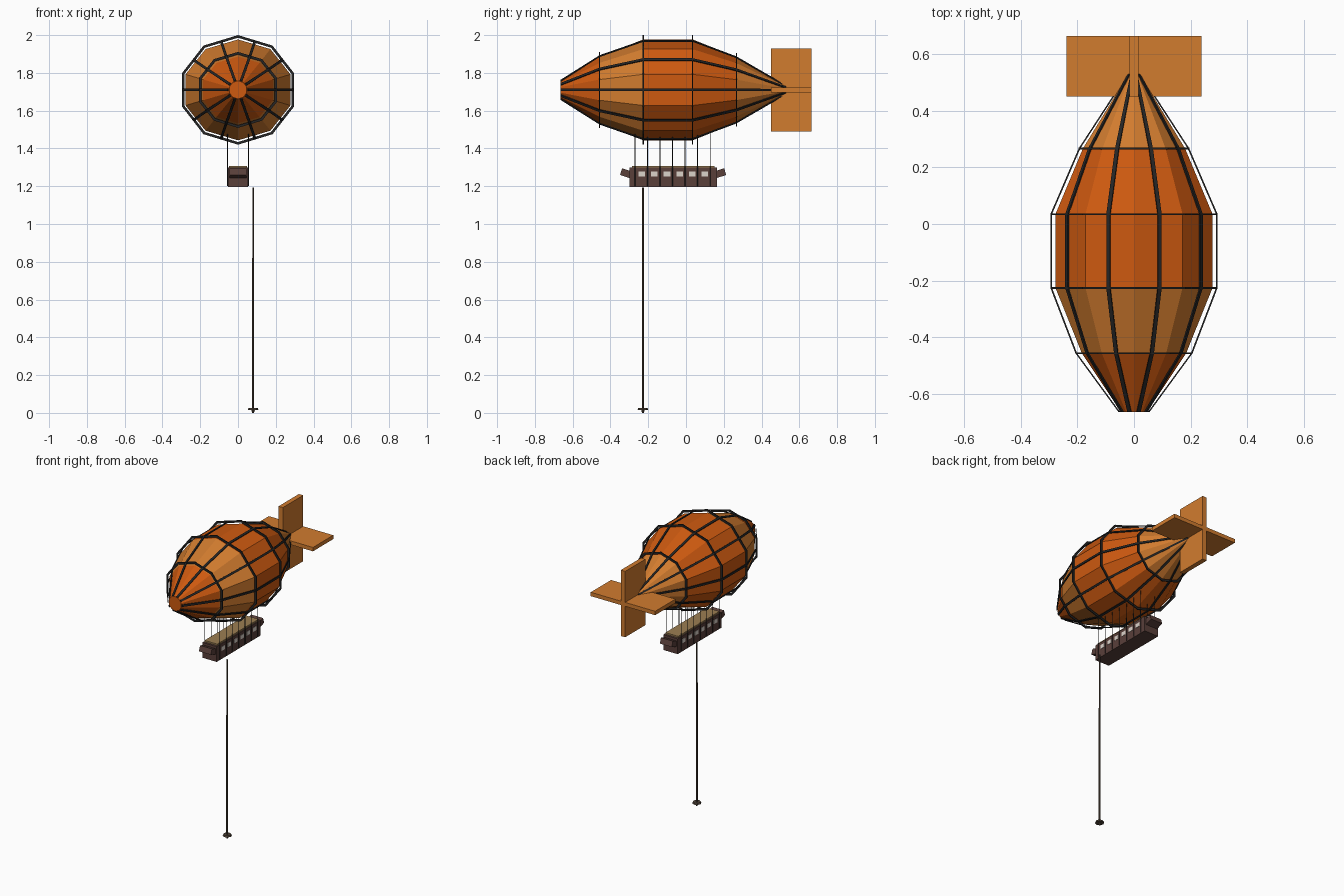
import bpy, bmesh, math
from mathutils import Matrix, Vector

if "Cube" in bpy.data.objects:
    bpy.data.objects.remove(bpy.data.objects["Cube"])

N = 10
CZ = 1.71


def material(name, rgb):
    m = bpy.data.materials.new(name)
    m.diffuse_color = (*rgb, 1)
    m.use_nodes = True
    m.node_tree.nodes["Principled BSDF"].inputs["Base Color"].default_value = m.diffuse_color
    return m


ORANGE = material("deep_orange", (0.61, 0.10, 0.005))
AMBER = material("amber", (0.64, 0.20, 0.028))
IRON = material("dark_iron", (0.018, 0.018, 0.018))
WOOD = material("dark_wood", (0.10, 0.05, 0.042))
ROOF = material("tan_roof", (0.33, 0.21, 0.085))
GLASS = material("pale_window", (0.72, 0.66, 0.60))
MAST = material("mast_brown", (0.085, 0.06, 0.042))


def finish(bm, name, *mats):
    bmesh.ops.recalc_face_normals(bm, faces=bm.faces)
    me = bpy.data.meshes.new(name)
    bm.to_mesh(me)
    bm.free()
    for m in mats:
        me.materials.append(m)
    ob = bpy.data.objects.new(name, me)
    bpy.context.collection.objects.link(ob)
    return ob


def loft(bm, loops, closed=False):
    """Skin a list of equal point loops; cap the ends unless closed."""
    rows = [[bm.verts.new(p) for p in loop] for loop in loops]
    n = len(rows[0])
    for i in range(len(rows) - (0 if closed else 1)):
        a, b = rows[i], rows[(i + 1) % len(rows)]
        for j in range(n):
            k = (j + 1) % n
            bm.faces.new((a[j], a[k], b[k], b[j]))
    if not closed:
        bm.faces.new(rows[0])
        bm.faces.new(rows[-1])


def add_box(bm, centre, size, tilt=0.0):
    m = (Matrix.Translation(centre) @ Matrix.Rotation(tilt, 4, 'X')
         @ Matrix.Diagonal((*size, 1)))
    bmesh.ops.create_cube(bm, size=1, matrix=m)


def box(name, centre, size, mat, tilt=0.0):
    bm = bmesh.new()
    add_box(bm, centre, size, tilt)
    return finish(bm, name, mat)


def rod(bm, x, y, z0, z1, r0, r1, sides=6):
    bmesh.ops.create_cone(bm, cap_ends=True, segments=sides, radius1=r0, radius2=r1,
                          depth=z1 - z0, matrix=Matrix.Translation((x, y, (z0 + z1) / 2)))


def oval(y, rx, rz):
    return [Vector((rx * math.cos(a), y, CZ + rz * math.sin(a)))
            for a in (math.pi / 2 + i * math.tau / N for i in range(N))]


# Envelope: ten-sided hull with alternating colour bands
hull = [(-0.665, 0.048, 0.048), (-0.457, 0.194, 0.177), (-0.226, 0.292, 0.267),
        (0.035, 0.292, 0.267), (0.267, 0.190, 0.175), (0.535, 0.018, 0.018)]
bm = bmesh.new()
loft(bm, [oval(*s) for s in hull])
for f in bm.faces:
    y = f.calc_center_median().y
    f.material_index = int(-0.457 < y < -0.226 or y > 0.267)
finish(bm, "envelope", ORANGE, AMBER)

# Cage: four hoops standing off the hull
cage = [(-0.665, 0.058, 0.056), (-0.457, 0.218, 0.201), (-0.226, 0.311, 0.290),
        (0.035, 0.311, 0.290), (0.267, 0.206, 0.194), (0.53, 0.026, 0.026)]
bm = bmesh.new()
for y, rx, rz in cage[1:5]:
    t, h = 0.014, 0.003
    loft(bm, [oval(y - h, rx, rz), oval(y + h, rx, rz),
              oval(y + h, rx - t, rz - t), oval(y - h, rx - t, rz - t)], closed=True)
finish(bm, "cage_hoops", IRON)

# Cage: flat ribs running along the middle of every side
bm = bmesh.new()
for i in range(N):
    a = i * math.tau / N
    out = Vector((math.cos(a), 0, math.sin(a)))
    side = Vector((-math.sin(a), 0, math.cos(a)))
    loops = []
    for y, rx, rz in cage:
        k = math.cos(math.pi / N)
        p = Vector((rx * k * out.x, y, CZ + rz * k * out.z))
        w = 0.007 if y < 0.5 else 0.005
        loops.append([p + side * w, p - side * w,
                      p - side * w - out * 0.006, p + side * w - out * 0.006])
    loft(bm, loops)
finish(bm, "cage_ribs", IRON)

# Tail fins
box("horizontal_fin", (0, 0.558, CZ), (0.476, 0.214, 0.026), AMBER)
box("vertical_fin", (0, 0.558, CZ), (0.032, 0.214, 0.44), AMBER)

# Gondola
GY = -0.068
box("gondola_body", (0, GY, 1.247), (0.106, 0.464, 0.102), WOOD)
box("gondola_roof", (0, GY, 1.301), (0.094, 0.436, 0.014), ROOF)
for name, s in (("front_cabin", -1), ("rear_cabin", 1)):
    box(name, (0, GY + s * 0.247, 1.268), (0.088, 0.06, 0.037), WOOD, s * math.radians(18))
bm = bmesh.new()
for i in range(6):
    for s in (-1, 1):
        add_box(bm, (s * 0.053, -0.234 + i * 0.0667, 1.264), (0.004, 0.035, 0.027))
finish(bm, "gondola_windows", GLASS)

# Suspension cables
bm = bmesh.new()
for i in range(7):
    for s in (-1, 1):
        rod(bm, s * 0.055, -0.27 + i * 0.0663, 1.2, 1.49, 0.002, 0.002, 4)
finish(bm, "cables", IRON)

# Mooring mast with foot disc and ground spike
bm = bmesh.new()
px, py = 0.08, -0.228
rod(bm, px, py, 0.81, 1.192, 0.005, 0.005)
rod(bm, px, py, 0.02, 0.82, 0.006, 0.006)
rod(bm, px, py, 0.016, 0.027, 0.028, 0.024, 8)
rod(bm, px, py, 0.0, 0.018, 0.005, 0.010, 8)
finish(bm, "mooring_mast", MAST)
